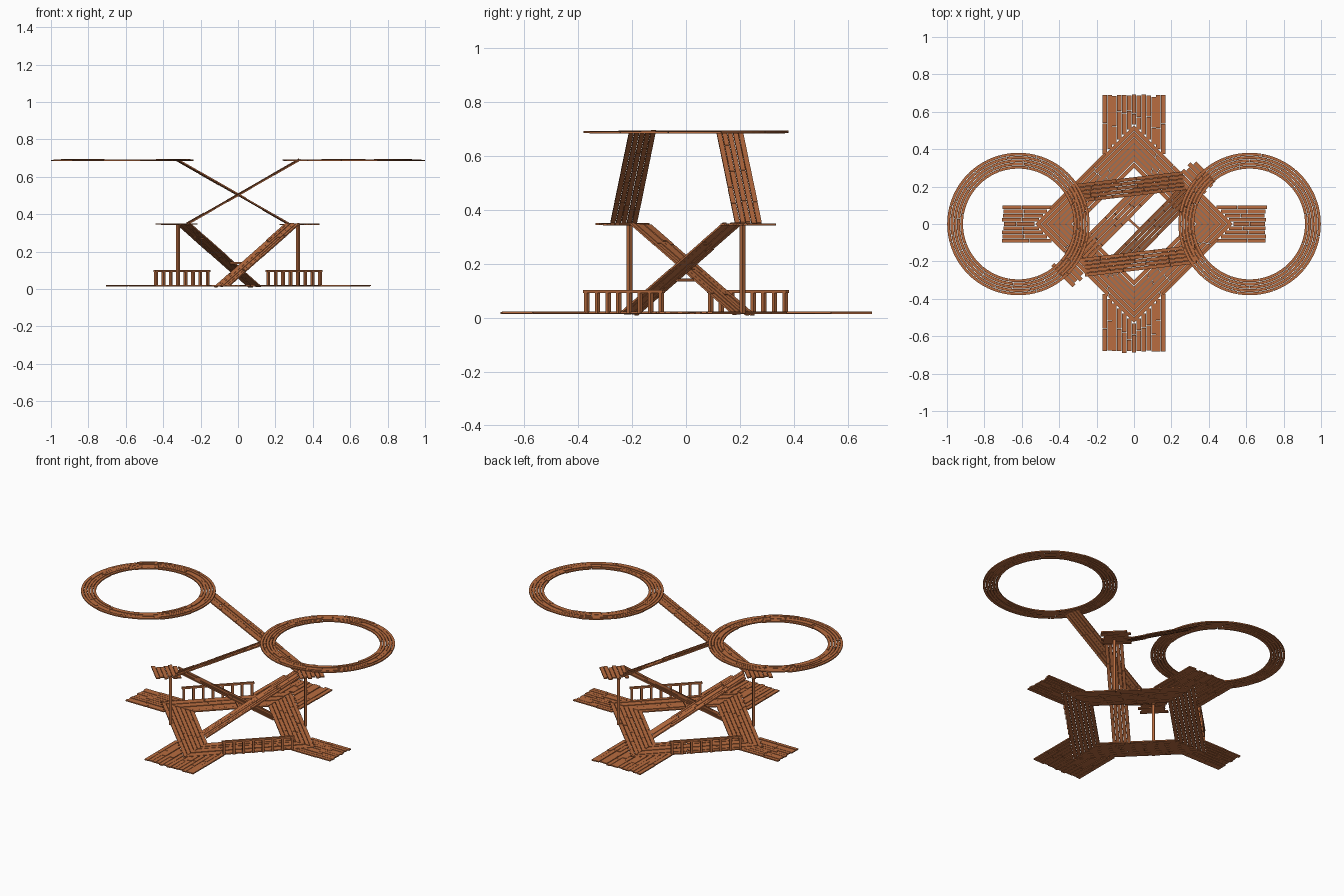
import bpy, bmesh, math, random
from mathutils import Vector as V

if "Cube" in bpy.data.objects:
    bpy.data.objects.remove(bpy.data.objects["Cube"])

random.seed(4)
wood = bpy.data.materials.new("wood")
wood.diffuse_color = (0.48, 0.15, 0.05, 1)
wood.use_nodes = True
wood.node_tree.nodes["Principled BSDF"].inputs["Base Color"].default_value = wood.diffuse_color
T = 0.007  # plank thickness


def finish(name, bm):
    bmesh.ops.recalc_face_normals(bm, faces=bm.faces)
    me = bpy.data.meshes.new(name)
    bm.to_mesh(me)
    bm.free()
    me.materials.append(wood)
    ob = bpy.data.objects.new(name, me)
    bpy.context.collection.objects.link(ob)
    return ob


def ribbon(bm, pairs, up=V((0, 0, 1)), t=T):
    """One solid plank swept through (left, right) edge points."""
    h = up * t / 2
    rows = [[bm.verts.new(p) for p in (a + h, b + h, b - h, a - h)] for a, b in pairs]
    for r, s in zip(rows, rows[1:]):
        for i in range(4):
            j = (i + 1) % 4
            bm.faces.new((r[i], r[j], s[j], s[i]))
    bm.faces.new(rows[0])
    bm.faces.new(rows[-1][::-1])


def deck(bm, p0, p1, width, n, pieces=3, ragged=0.008, start=None):
    """Straight run of n plank rows from p0 to p1, each row split at random joints."""
    p0, p1 = V(p0), V(p1)
    d = (p1 - p0).normalized()
    side = d.cross(V((0, 0, 1))).normalized()
    up = side.cross(d)
    L, w = (p1 - p0).length, width / n
    for i in range(n):
        o = -width / 2 + (i + 0.5) * w
        a = start(o, w) if start else random.uniform(-ragged, ragged)
        b = L + random.uniform(-ragged, ragged)
        cuts = [a] + [a + (b - a) * (k + random.uniform(-.3, .3)) / pieces
                      for k in range(1, pieces)] + [b]
        for s, e in zip(cuts, cuts[1:]):
            base = p0 + side * o + up * random.uniform(-.0015, .0015)
            hw = side * (w / 2 - .0012)
            ribbon(bm, [(base + d * (s + .001) - hw, base + d * (s + .001) + hw),
                        (base + d * (e - .001) - hw, base + d * (e - .001) + hw)], up)


def bar(bm, p0, p1, w, h):
    """Plain square-section beam."""
    p0, p1 = V(p0), V(p1)
    d = (p1 - p0).normalized()
    side = d.cross(V((0, 0, 1)))
    side = side.normalized() if side.length > .01 else V((1, -1, 0)).normalized()
    ribbon(bm, [(p - side * w / 2, p + side * w / 2) for p in (p0, p1)],
           side.cross(d), h)


def flip(p, s):
    return (p[0] * s, p[1] * s, p[2])


# ground frame: mitred concentric diamond of planks
bm = bmesh.new()
Z, OUT, INN, ROWS = 0.018, 0.53, 0.30, 7
step = (OUT - INN) / ROWS
for q in range(4):
    a = V((math.cos(q * math.pi / 2), math.sin(q * math.pi / 2), 0))
    b = V((-a.y, a.x, 0))
    for i in range(ROWS):
        r0, r1 = INN + i * step + .0015, INN + (i + 1) * step - .0015
        cuts = [0, random.uniform(.2, .45), random.uniform(.55, .8), 1]
        z = V((0, 0, Z + random.uniform(-.0015, .0015)))
        for s, e in zip(cuts, cuts[1:]):
            ribbon(bm, [(a.lerp(b, t) * r0 + z, a.lerp(b, t) * r1 + z)
                        for t in (s + .002, e - .002)])
finish("ground_diamond_deck", bm)

# four ground arms, cut to meet the diamond edge
for name, d, end, width, n in (("front_arm", (0, -1), .685, .34, 13),
                               ("back_arm", (0, 1), .685, .34, 13),
                               ("left_arm", (-1, 0), .705, .20, 9),
                               ("right_arm", (1, 0), .705, .20, 9)):
    bm = bmesh.new()
    deck(bm, (0, 0, Z), (d[0] * end, d[1] * end, Z), width, n, 2,
         start=lambda o, w: OUT - abs(o))
    finish(name, bm)

# parts repeated by half-turn about the centre
for s, tag in ((1, "right"), (-1, "left")):
    # raised landing with post
    bm = bmesh.new()
    c, k = V(flip((.33, .235, .347), s)), V((.055, -.055, 0))
    deck(bm, c - k, c + k, .145, 6, 1, ragged=.014)
    finish(tag + "_landing", bm)
    bm = bmesh.new()
    bar(bm, flip((.32, .21, .016), s), flip((.32, .21, .345), s), .015, .015)
    finish(tag + "_landing_post", bm)

    # lower and upper ramps
    bm = bmesh.new()
    deck(bm, flip((-.09, -.215, .012), s), flip((.29, .17, .348), s), .105, 5, 4)
    finish(tag + "_lower_ramp", bm)
    bm = bmesh.new()
    deck(bm, flip((.27, .232, .35), s), flip((-.325, .162, .69), s), .102, 5, 5)
    finish(tag + "_upper_ramp", bm)

    # top ring of curved planks
    bm = bmesh.new()
    N, RI, RO, rows = 72, .295, .382, 5
    w = (RO - RI) / rows
    for i in range(rows):
        r0, r1 = RI + i * w + .0012, RI + (i + 1) * w - .0012
        off = random.randrange(N)
        for k in range(0, N, 6):
            z = .689 + random.uniform(-.002, .002)
            pairs = []
            for j in range(7):
                t = 2 * math.pi * (off + k + j) / N
                t += .003 if j == 0 else -.003 if j == 6 else 0
                c, n = math.cos(t), math.sin(t)
                pairs.append((V((s * .618 + r0 * c, r0 * n, z)),
                              V((s * .618 + r1 * c, r1 * n, z))))
            ribbon(bm, pairs)
    finish(tag + "_top_ring", bm)

    # railing along the diamond edge
    bm = bmesh.new()
    a, b = V(flip((.153, -.377, 0), s)), V(flip((.447, -.083, 0), s))
    up = V((0, 0, .097))
    bar(bm, a + up, b + up, .014, .011)
    for i in range(8):
        p = a.lerp(b, .03 + .94 * i / 7)
        bar(bm, p + V((0, 0, .016)), p + V((0, 0, .093)), .014, .014)
    finish(tag + "_railing", bm)

# short brace between the lower ramps
bm = bmesh.new()
bar(bm, (-.038, .034, .14), (.038, -.034, .14), .012, .012)
finish("ramp_brace", bm)
